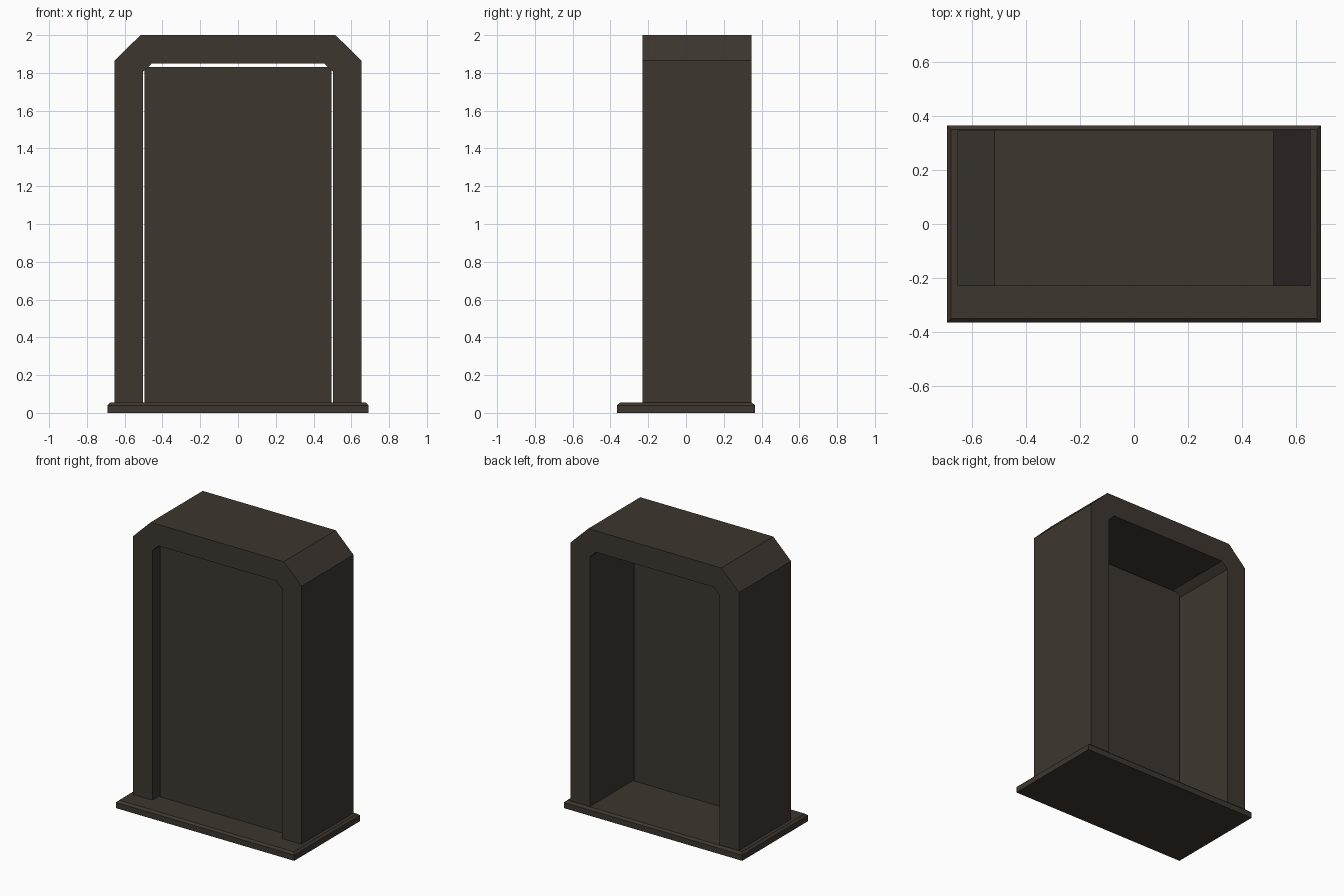
import bpy, bmesh

if "Cube" in bpy.data.objects:
    bpy.data.objects.remove(bpy.data.objects["Cube"])

mat = bpy.data.materials.new("dark brown")
mat.diffuse_color = (0.048, 0.037, 0.029, 1)
mat.use_nodes = True
mat.node_tree.nodes["Principled BSDF"].inputs["Base Color"].default_value = mat.diffuse_color


def finish(name, bm):
    bmesh.ops.recalc_face_normals(bm, faces=bm.faces)
    me = bpy.data.meshes.new(name)
    bm.to_mesh(me)
    bm.free()
    me.materials.append(mat)
    ob = bpy.data.objects.new(name, me)
    bpy.context.collection.objects.link(ob)
    return ob


def box(bm, x, y0, y1, z0, z1, inset=0.0):
    """Box symmetric in x, with its top edges drawn in by inset."""
    def ring(i, z):
        return [bm.verts.new(p) for p in ((-x + i, y0 + i, z), (x - i, y0 + i, z),
                                          (x - i, y1 - i, z), (-x + i, y1 - i, z))]
    low, high = ring(0, z0), ring(inset, z1)
    bm.faces.new(low)
    bm.faces.new(high)
    for k in range(4):
        n = (k + 1) % 4
        bm.faces.new((low[k], low[n], high[n], high[k]))


# base slab with a chamfered top rim
bm = bmesh.new()
box(bm, 0.692, -0.365, 0.365, 0.0, 0.04)
bm.faces.ensure_lookup_table()
top = max(bm.faces, key=lambda f: f.calc_center_median().z)
ext = bmesh.ops.extrude_face_region(bm, geom=[top])
bmesh.ops.delete(bm, geom=[top], context='FACES_ONLY')
for v in [g for g in ext["geom"] if isinstance(g, bmesh.types.BMVert)]:
    v.co.x -= 0.015 if v.co.x > 0 else -0.015
    v.co.y -= 0.015 if v.co.y > 0 else -0.015
    v.co.z = 0.054
finish("base_slab", bm)

# deep arch frame with clipped corners, open at front and back
outer = [(0.654, 0.05), (0.654, 1.865), (0.516, 2.0)]
inner = [(0.503, 0.05), (0.503, 1.805), (0.457, 1.85)]
outer += [(-x, z) for x, z in reversed(outer)]
inner += [(-x, z) for x, z in reversed(inner)]
bm = bmesh.new()
Y0, Y1 = -0.23, 0.346
of, inf, ob_, ib = ([bm.verts.new((x, y, z)) for x, z in pts]
                    for pts, y in ((outer, Y0), (inner, Y0), (outer, Y1), (inner, Y1)))
bm.faces.new(of + inf[::-1])
bm.faces.new(ob_ + ib[::-1])
for a, b in ((of, ob_), (inf, ib)):
    for k in range(5):
        bm.faces.new((a[k], a[k + 1], b[k + 1], b[k]))
for k in (0, 5):
    bm.faces.new((of[k], inf[k], ib[k], ob_[k]))
finish("arch_frame", bm)

# thin door panel set back in the opening, with a slim gap around it
bm = bmesh.new()
box(bm, 0.494, -0.16, -0.13, 0.05, 1.832)
finish("door_panel", bm)
